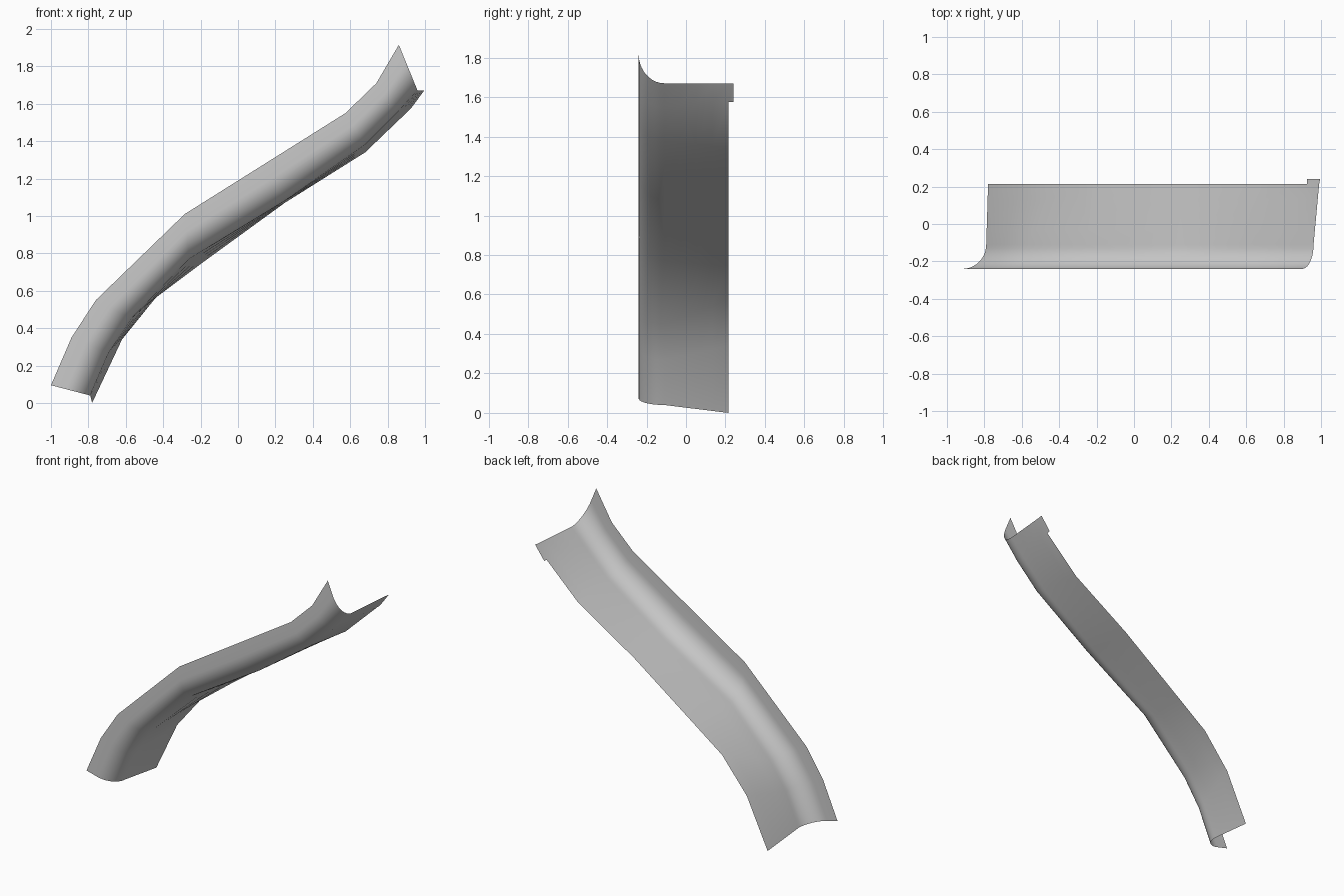
import bpy
import math
from mathutils import Vector

cube = bpy.data.objects.get("Cube")
if cube:
    bpy.data.objects.remove(cube, do_unlink=True)

FRONT_Y, FOLD_Y, BACK_Y, TAB_Y = -0.24, -0.11, 0.215, 0.24
ARC_START, ARC_STEPS, FLOOR_STEPS = 0.39, 10, 4

# Side outlines (x, z) of the three long rails, from the low end to the high end
flange_rail = [(-1, .095), (-.89, .35), (-.76, .55), (-.285, 1.01),
               (.145, 1.28), (.575, 1.55), (.74, 1.71), (.86, 1.915)]
fold_rail = [(-.79, .04), (-.69, .27), (-.57, .45), (-.26, .77),
             (.25, 1.08), (.68, 1.38), (.85, 1.55), (.96, 1.67)]
back_rail = [(-.78, 0), (-.62, .34), (-.43, .575), (-.2, .743),
             (.25, 1.07), (.68, 1.34), (.925, 1.575), (.99, 1.67)]

metal = bpy.data.materials.new("light_grey")
metal.use_nodes = True
grey = (0.6, 0.6, 0.6, 1)
metal.diffuse_color = grey
metal.node_tree.nodes["Principled BSDF"].inputs["Base Color"].default_value = grey


def cross_section(top, fold, back):
    """Upright flange, rounded fold, then the gently tilted floor."""
    top, fold, back = Vector(top), Vector(fold), Vector(back)
    points = [(top, FRONT_Y)]
    for i in range(ARC_STEPS + 1):
        a = math.pi / 2 * i / ARC_STEPS
        t = ARC_START + (1 - ARC_START) * math.sin(a)
        y = FRONT_Y + (FOLD_Y - FRONT_Y) * (1 - math.cos(a))
        points.append((top.lerp(fold, t), y))
    for i in range(1, FLOOR_STEPS + 1):
        t = i / FLOOR_STEPS
        points.append((fold.lerp(back, t), FOLD_Y + (BACK_Y - FOLD_Y) * t))
    return [(p.x, y, p.y) for p, y in points]


# Sheet lofted through the cross sections
sections = [cross_section(*s) for s in zip(flange_rail, fold_rail, back_rail)]
width = len(sections[0])
verts = [v for section in sections for v in section]
faces = []
for s in range(len(sections) - 1):
    for i in range(width - 1):
        a = s * width + i
        faces.append((a, a + width, a + width + 1, a + 1))

# Small tab continuing the floor at the high end
low, high = (len(sections) - 1) * width - 1, len(sections) * width - 1
tab = len(verts)
for corner, shift in ((low, 0), (high, .005)):
    x, _, z = verts[corner]
    verts.append((x + shift, TAB_Y, z))
faces.append((low, high, tab + 1, tab))

mesh = bpy.data.meshes.new("curved_rail_panel")
mesh.from_pydata(verts, [], faces)
mesh.materials.append(metal)
mesh.update()
panel = bpy.data.objects.new("curved_rail_panel", mesh)
bpy.context.collection.objects.link(panel)

# Smooth shading along the whole sheet
bpy.ops.object.select_all(action='DESELECT')
panel.select_set(True)
bpy.context.view_layer.objects.active = panel
bpy.ops.object.shade_smooth_by_angle(angle=math.radians(50))
